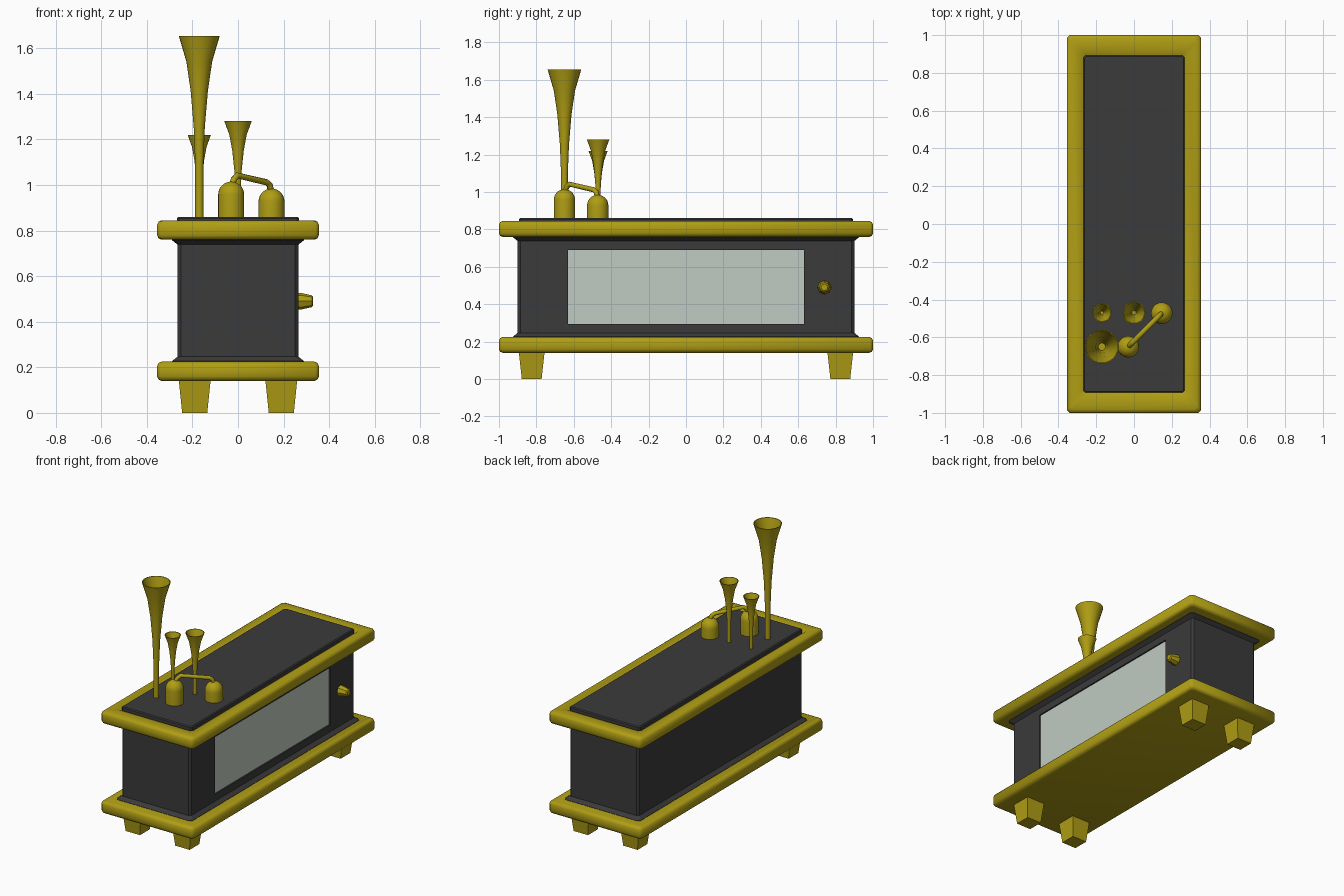
import bpy, bmesh, math
from mathutils import Vector

cube = bpy.data.objects.get("Cube")
if cube:
    bpy.data.objects.remove(cube)


def material(name, rgb):
    m = bpy.data.materials.new(name)
    m.use_nodes = True
    m.diffuse_color = (*rgb, 1)
    m.node_tree.nodes["Principled BSDF"].inputs["Base Color"].default_value = (*rgb, 1)
    return m


GOLD = material("old_gold", (0.43, 0.34, 0.007))
DARK = material("charcoal", (0.043, 0.043, 0.043))
GLASS = material("pale_glass", (0.53, 0.60, 0.54))


def finish(name, bm, mat, smooth=None):
    bmesh.ops.recalc_face_normals(bm, faces=bm.faces)
    me = bpy.data.meshes.new(name)
    bm.to_mesh(me)
    bm.free()
    ob = bpy.data.objects.new(name, me)
    bpy.context.collection.objects.link(ob)
    me.materials.append(mat)
    if smooth:
        bpy.ops.object.select_all(action='DESELECT')
        ob.select_set(True)
        bpy.context.view_layer.objects.active = ob
        bpy.ops.object.shade_smooth_by_angle(angle=math.radians(smooth))
    return ob


def skin(bm, rings, cap=True):
    """Join successive vertex rings with quads."""
    for a, b in zip(rings, rings[1:]):
        n = len(a)
        for i in range(n):
            bm.faces.new((a[i], a[(i + 1) % n], b[(i + 1) % n], b[i]))
    if cap:
        bm.faces.new(rings[0])
        bm.faces.new(rings[-1])


def loft(name, levels, mat, chamfer=0.0, centre=(0, 0), smooth=None):
    """Stack of rectangles (half x, half y, z) with optional cut corners."""
    bm = bmesh.new()
    rings = []
    for hx, hy, z in levels:
        pts = []
        for sx, sy in ((1, 1), (-1, 1), (-1, -1), (1, -1)):
            if chamfer:
                pair = [(sx * hx, sy * (hy - chamfer)), (sx * (hx - chamfer), sy * hy)]
                pts += pair if sx == sy else pair[::-1]
            else:
                pts.append((sx * hx, sy * hy))
        rings.append([bm.verts.new((x + centre[0], y + centre[1], z)) for x, y in pts])
    skin(bm, rings)
    return finish(name, bm, mat, smooth)


def lathe(name, profile, mat, origin, sides=24, axis='z', smooth=40):
    """Revolve (radius, height) points around a vertical or sideways axis."""
    bm = bmesh.new()
    rings = []
    for r, h in profile:
        ring = []
        for i in range(sides):
            a = math.tau * i / sides
            u, v = r * math.cos(a), r * math.sin(a)
            p = Vector((u, v, h) if axis == 'z' else (h, u, v))
            ring.append(bm.verts.new(p + Vector(origin)))
        rings.append(ring)
    skin(bm, rings)
    return finish(name, bm, mat, smooth)


# Base and top mouldings with rounded edges
X, Y = 0.355, 1.0
EDGE = [(0.02, 0), (0.006, 0.006), (0, 0.02)]


def moulding(z0, z1):
    low = [(X - o, Y - o, z0 + d) for o, d in EDGE]
    high = [(X - o, Y - o, z1 - d) for o, d in reversed(EDGE)]
    return low + high


loft("base_moulding", moulding(0.14, 0.225), GOLD, 0.015, smooth=50)
loft("top_moulding", moulding(0.76, 0.845) + [(0.288, 0.915, 0.845), (0.272, 0.897, 0.83)],
     GOLD, 0.015, smooth=50)

# Raised panel in the top
loft("top_panel", [(0.268, 0.893, 0.81), (0.268, 0.893, 0.854), (0.262, 0.887, 0.86)],
     DARK, 0.01)

# Cabinet body flaring into both mouldings
body = loft("cabinet_body", [(0.29, 0.925, 0.22), (0.29, 0.925, 0.227), (0.265, 0.9, 0.247),
                             (0.265, 0.9, 0.738), (0.29, 0.925, 0.758), (0.29, 0.925, 0.765)],
            DARK, 0.015)

# Recessed window on the side
WY, WZ0, WZ1 = 0.63, 0.294, 0.69
cutter = loft("window_cutter", [(0.05, WY, WZ0), (0.05, WY, WZ1)], DARK, centre=(0.3, 0))
cutter.hide_render = True
cutter.hide_viewport = True
cut = body.modifiers.new("window_recess", 'BOOLEAN')
cut.operation = 'DIFFERENCE'
cut.solver = 'EXACT'
cut.object = cutter
loft("window_glass", [(0.004, WY, WZ0), (0.004, WY, WZ1)], GLASS, centre=(0.251, 0))

# Side knob
lathe("side_knob", [(0.037, 0), (0.037, 0.012), (0.026, 0.062), (0.018, 0.068)], GOLD,
      (0.262, 0.74, 0.49), sides=8, axis='x', smooth=20)

# Tapered feet
for sx, side in ((1, "left"), (-1, "right")):
    for sy, end in ((-1, "front"), (1, "back")):
        loft(f"{end}_{side}_foot", [(0.055, 0.053, 0), (0.07, 0.069, 0.145)], GOLD,
             centre=(sx * 0.19, sy * 0.825))

# Open horns: outer wall up, inner wall back down
FLARE = [(0.2, 0), (0.2, 0.3), (0.27, 0.5), (0.42, 0.7), (0.63, 0.86), (1, 1)]


def horn(name, x, y, top, mouth):
    z0 = 0.85
    h = top - z0
    outer = [(r * mouth, t * h) for r, t in FLARE]
    inner = [(r * mouth - 0.005, t * h) for r, t in reversed(FLARE[2:])]
    lathe(name, outer + inner, GOLD, (x, y, z0))


horn("tall_horn", -0.17, -0.65, 1.655, 0.09)
horn("middle_horn", 0.0, -0.47, 1.28, 0.06)
horn("short_horn", -0.17, -0.47, 1.22, 0.051)


# Domed canisters
def canister(name, x, y, top, r=0.057):
    steps = 7
    arc = [(r * math.cos(a), top - r + r * math.sin(a))
           for a in (math.pi / 2 * i / steps for i in range(steps))]
    lathe(name, [(r, 0.85)] + arc + [(0.003, top)], GOLD, (x, y, 0))


canister("front_canister", -0.03, -0.65, 1.015)
canister("rear_canister", 0.147, -0.472, 0.985)

# Pipe linking the canisters
curve = bpy.data.curves.new("link_pipe", 'CURVE')
curve.dimensions = '3D'
curve.bevel_depth = 0.014
curve.bevel_resolution = 2
curve.use_fill_caps = True
path = [(-0.03, -0.65, 0.99), (-0.018, -0.638, 1.025), (-0.003, -0.623, 1.042),
        (0.125, -0.494, 1.012), (0.139, -0.48, 1.0), (0.147, -0.472, 0.96)]
spline = curve.splines.new('POLY')
spline.points.add(len(path) - 1)
for point, co in zip(spline.points, path):
    point.co = (*co, 1)
pipe = bpy.data.objects.new("link_pipe", curve)
curve.materials.append(GOLD)
bpy.context.collection.objects.link(pipe)
